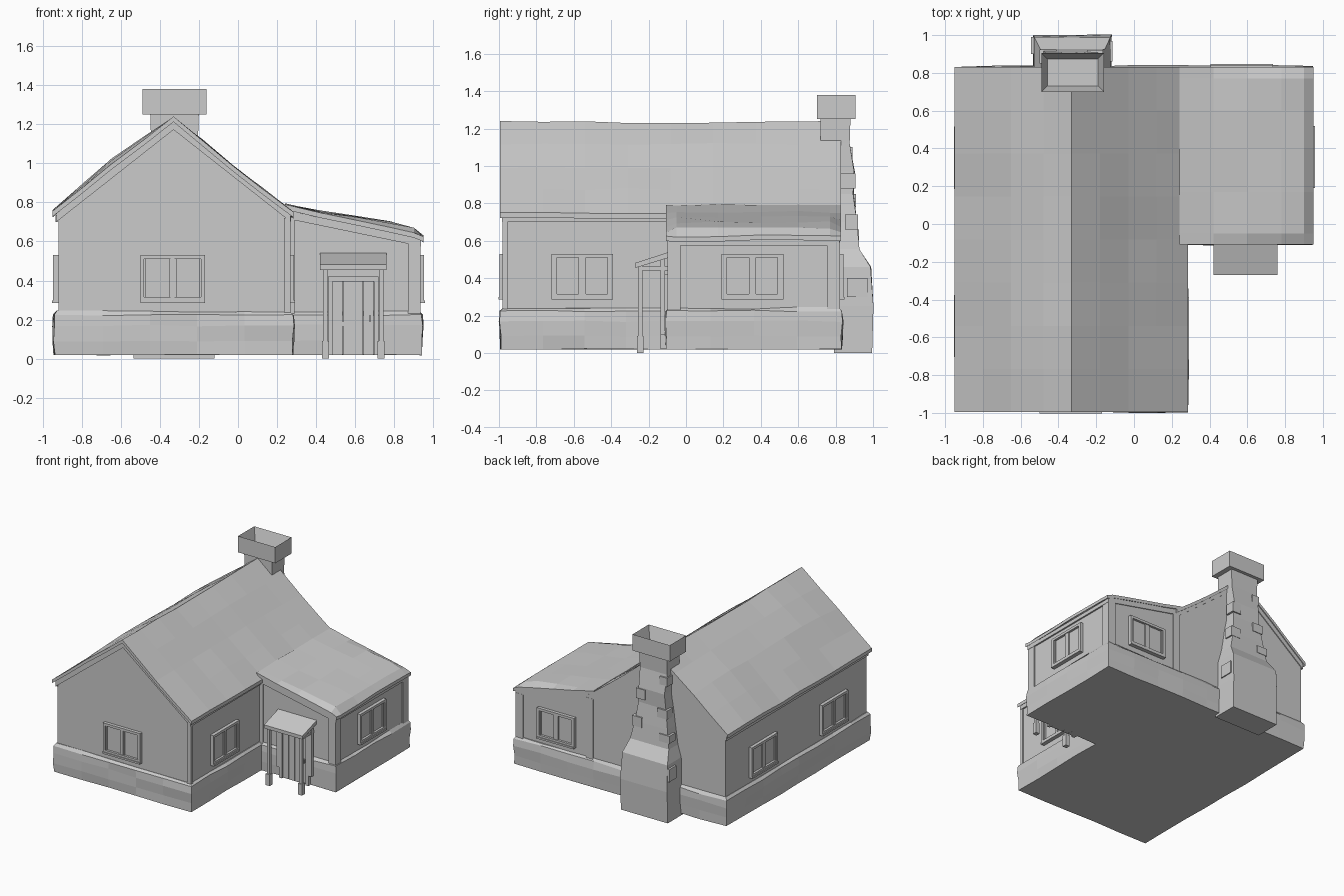
import bpy, bmesh, math, random
from mathutils import Matrix, Vector

if "Cube" in bpy.data.objects:
    bpy.data.objects.remove(bpy.data.objects["Cube"])

random.seed(4)


def jit(a):
    return random.uniform(-a, a)


def finish(bm, name):
    bmesh.ops.recalc_face_normals(bm, faces=bm.faces[:])
    me = bpy.data.meshes.new(name)
    bm.to_mesh(me)
    bm.free()
    ob = bpy.data.objects.new(name, me)
    bpy.context.collection.objects.link(ob)
    return ob


def add_box(bm, x0, x1, y0, y1, z0, z1):
    m = Matrix.Translation(((x0 + x1) / 2, (y0 + y1) / 2, (z0 + z1) / 2)) @ \
        Matrix.Diagonal((x1 - x0, y1 - y0, z1 - z0, 1))
    return bmesh.ops.create_cube(bm, size=1, matrix=m)['verts']


def boxes(name, items):
    bm = bmesh.new()
    for b in items:
        add_box(bm, *b)
    return finish(bm, name)


def loft(name, rings):
    """Skin closed rings of points and cap both ends."""
    bm = bmesh.new()
    vr = [[bm.verts.new(p) for p in r] for r in rings]
    for a, b in zip(vr, vr[1:]):
        for i in range(len(a)):
            j = (i + 1) % len(a)
            bm.faces.new((a[i], a[j], b[j], b[i]))
    bm.faces.new(vr[0])
    bm.faces.new(vr[-1])
    return finish(bm, name)


def prism(name, profile, y0, y1):
    return loft(name, [[(x, y, z) for x, z in profile] for y in (y0, y1)])


def rect(x0, x1, y0, y1, z, j=0.0):
    return [(x + jit(j), y + jit(j), z) for x, y in
            ((x0, y0), (x1, y0), (x1, y1), (x0, y1))]


def roof(name, profile, ys, bulge, thick, ends):
    """Uneven roof sheet: profile in x/z swept along y, swollen between its edges."""
    bm = bmesh.new()
    rows = []
    for k, y in enumerate(ys):
        row = []
        for i, (x, z, b) in enumerate(profile):
            inner = k not in (0, len(ys) - 1) or ends
            dz = (b * bulge + jit(0.006)) if 0 < k < len(ys) - 1 else 0
            row.append(bm.verts.new((x, y, z + dz)))
        rows.append(row)
    for a, b in zip(rows, rows[1:]):
        for i in range(len(a) - 1):
            bm.faces.new((a[i], a[i + 1], b[i + 1], b[i]))
    for f in bm.faces:
        f.normal_update()
    bot = {v: bm.verts.new(v.co - Vector((0, 0, thick))) for r in rows for v in r}
    for f in bm.faces[:]:
        bm.faces.new([bot[v] for v in reversed(f.verts)])
    rim = [r[0] for r in rows] + rows[-1][1:] + [r[-1] for r in rows[-2::-1]] + rows[0][-2:0:-1]
    for a, b in zip(rim, rim[1:] + rim[:1]):
        bm.faces.new((a, b, bot[b], bot[a]))
    return finish(bm, name)


# Walls
prism("main_walls", [(-.92, .2), (.26, .2), (.26, .73), (-.33, 1.19), (-.92, .73)], -.97, .815)
prism("wing_walls", [(.2, .2), (.925, .2), (.925, .59), (.2, .745)], -.09, .815)

# Uneven stone plinth following the L-shaped plan
corners = [(-.935, -.985), (.275, -.985), (.275, -.1), (.935, -.1), (.935, .825), (-.935, .825)]
plan = []
for p, q in zip(corners, corners[1:] + corners[:1]):
    n = max(2, round((Vector(q) - Vector(p)).length / 0.24))
    plan += [Vector(p).lerp(Vector(q), i / n) for i in range(n)]
centre = Vector((0, 0))
rings = []
for z, out in ((.02, .005), (.09, .01), (.17, .012), (.225, .008), (.242, -.012)):
    ring = []
    for i, p in enumerate(plan):
        d = (plan[(i + 1) % len(plan)] - plan[i - 1]).normalized()
        nrm = Vector((d.y, -d.x))
        q = p + nrm * (out + jit(.005))
        ring.append((q.x, q.y, z + (jit(.005) if z > .1 else jit(.003))))
    rings.append(ring)
loft("stone_plinth", rings)

# Roofs
slope = [(-.95, .755, 0), (-.8, .872, .7), (-.65, .995, 1), (-.48, 1.122, .5), (-.33, 1.24, -.3),
         (-.18, 1.115, .1), (-.03, .99, .1), (.12, .873, .1), (.285, .75, 0)]
roof("main_roof", slope, [-.995 + 1.825 * i / 8 for i in range(9)], .022, .028, False)
roof("wing_roof", [(.24, .79, 0), (.42, .747, .3), (.6, .71, .7), (.78, .672, 1.1), (.9, .645, .9),
                   (.95, .625, 0)],
     [-.108, -.05, .17, .4, .6, .77, .83], .024, .026, False)

# Barge boards under the gable roof edges
for tag, y0, y1 in (("front", -.985, -.965), ("back", .81, .822)):
    for side, xe, ze in (("left", -.93, .745), ("right", .27, .745)):
        prism(f"{tag}_{side}_barge_board",
              [(-.33, 1.22), (-.33, 1.172), (xe, ze - .045), (xe, ze)], y0, y1)
    prism(f"{tag}_wing_barge_board", [(.26, .76), (.26, .715), (.935, .575), (.935, .615)],
          -.1 if tag == "front" else .81, -.085 if tag == "front" else .822)
boxes("eave_boards", [(-.935, -.915, -.975, .82, .7, .735), (.255, .272, -.975, -.09, .7, .735),
                      (.92, .937, -.1, .822, .575, .605)])

# Corner posts
boxes("corner_posts", [(.235, .27, -.98, -.955, .22, .72), (.262, .29, -.1, -.08, .22, .72),
                       (.87, .935, -.1, -.03, .22, .59), (.87, .935, .755, .823, .22, .59),
                       (.25, .31, .8, .823, .22, .72)])


# Two-pane windows
def window(name, x, y, angle):
    bm = bmesh.new()
    w, z0, z1, d, t = .165, .295, .53, .026, .02
    for b in ((-w, -w + t, -d, .01, z0, z1), (w - t, w, -d, .01, z0, z1),
              (-w, w, -d, .01, z1 - t, z1), (-w, w, -d, .01, z0, z0 + t),
              (-.01, .01, -d * .8, .01, z0, z1), (-w, w, -.008, .01, z0, z1),
              (-w, w, -d - .006, .01, z0 - .01, z0 + .004)):
        add_box(bm, *b)
    for s in (-1, 1):
        c = s * .0775
        for b in ((c - .0675, c - .058, -.018, 0, z0 + t, z1 - t),
                  (c + .058, c + .0675, -.018, 0, z0 + t, z1 - t)):
            add_box(bm, *b)
    bm.transform(Matrix.Translation((x, y, 0)) @ Matrix.Rotation(math.radians(angle), 4, 'Z'))
    finish(bm, name)


window("front_window", -.335, -.97, 0)
window("main_right_window", .26, -.555, 90)
window("wing_right_window", .925, .355, 90)
window("wing_back_window", .57, .815, 180)
window("left_window_front", -.92, -.54, -90)
window("left_window_back", -.92, .35, -90)

# Door with frame, planks and handle
boxes("door_frame", [(.46, .485, -.137, -.08, .02, .42), (.695, .72, -.137, -.08, .02, .42),
                     (.46, .72, -.137, -.08, .395, .42)])
boxes("door", [(.485 + i * .0525, .535 + i * .0525, -.122, -.08, .02, .395) for i in range(4)]
      + [(.67, .68, -.135, -.12, .19, .22)])

# Porch canopy and posts
bm = bmesh.new()
prof = [(-.27, .455), (-.27, .482), (-.09, .54), (-.09, .51)]
ends = [[bm.verts.new((x, y, z)) for y, z in prof] for x in (.42, .76)]
bm.faces.new(ends[0])
bm.faces.new(ends[1])
for i in range(4):
    j = (i + 1) % 4
    bm.faces.new((ends[0][i], ends[0][j], ends[1][j], ends[1][i]))
finish(bm, "porch_canopy")
posts = []
for x in (.447, .733):
    posts += [(x - .012, x + .012, -.257, -.233, 0, .47), (x - .018, x + .018, -.263, -.227, 0, .09),
              (x - .012, x + .012, -.135, -.111, .1, .51), (x - .01, x + .01, -.25, -.1, .44, .462)]
boxes("porch_posts", posts)

# Chimney stack: broad hearth, sloped shoulder, tapering flue
loft("chimney_stack", [
    rect(-.535, -.12, .79, .995, 0), rect(-.535, -.12, .79, 1.0, .25, .003),
    rect(-.53, -.125, .79, .99, .46, .004), rect(-.5, -.15, .79, .925, .555, .004),
    rect(-.475, -.18, .79, .91, .7, .006), rect(-.455, -.2, .78, .895, .85, .006),
    rect(-.445, -.205, .76, .9, .97, .005), rect(-.445, -.205, .72, .875, 1.12),
    rect(-.45, -.2, .72, .88, 1.27)])

# Proud stones on the chimney
boxes("chimney_stones", [(-.545, -.45, .9, .99, .33, .43), (-.2, -.113, .86, .97, .3, .4),
                         (-.5, -.41, .85, .925, .6, .66), (-.25, -.165, .85, .92, .66, .74),
                         (-.47, -.38, .84, .91, .78, .85), (-.27, -.19, .83, .905, .88, .96),
                         (-.455, -.39, .82, .89, 1.03, 1.1)])

# Chimney cap with open flue
bm = bmesh.new()
add_box(bm, -.49, -.16, .7, .905, 1.25, 1.38)
top = max(bm.faces, key=lambda f: f.calc_center_median().z)
bmesh.ops.inset_region(bm, faces=[top], thickness=.045)
bmesh.ops.translate(bm, verts=top.verts[:], vec=(0, 0, -.1))
# walls of the flue stay connected to the rim
finish(bm, "chimney_cap")
